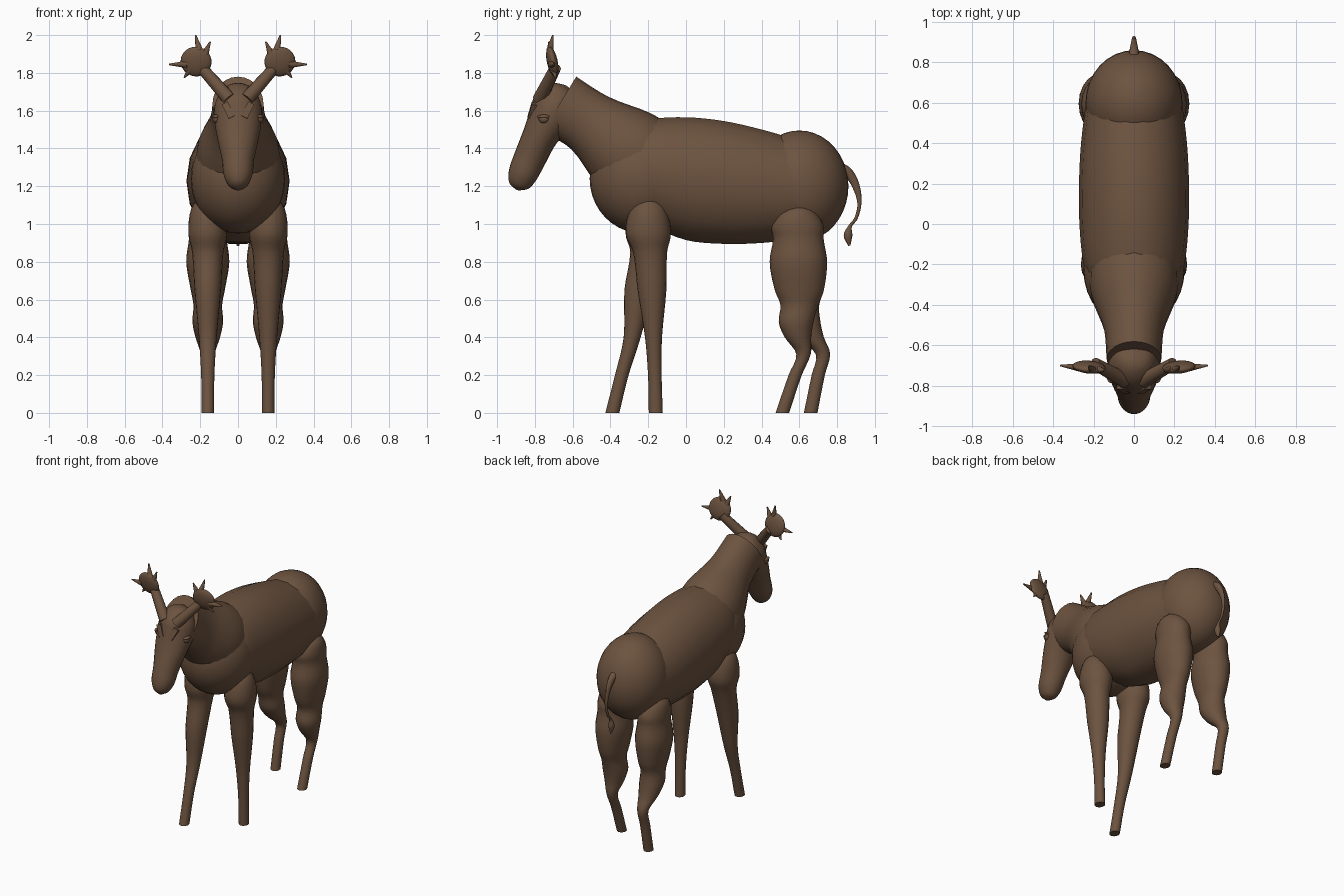
import bpy, bmesh
from math import cos, sin, pi, radians
from mathutils import Vector, Matrix, Euler

default_cube = bpy.data.objects.get("Cube")
if default_cube:
    bpy.data.objects.remove(default_cube, do_unlink=True)

BROWN = (.15, .086, .05, 1)
fur = bpy.data.materials.new("brown fur")
fur.use_nodes = True
fur.diffuse_color = BROWN
fur.node_tree.nodes["Principled BSDF"].inputs["Base Color"].default_value = BROWN


def finish(name, bm, angle=40):
    """Turn a bmesh into a named, smooth-shaded object."""
    bmesh.ops.recalc_face_normals(bm, faces=bm.faces)
    mesh = bpy.data.meshes.new(name)
    bm.to_mesh(mesh)
    bm.free()
    mesh.materials.append(fur)
    obj = bpy.data.objects.new(name, mesh)
    bpy.context.collection.objects.link(obj)
    bpy.ops.object.select_all(action='DESELECT')
    obj.select_set(True)
    bpy.context.view_layer.objects.active = obj
    bpy.ops.object.shade_smooth_by_angle(angle=radians(angle))
    return obj


def smooth_path(points, steps):
    """Hermite interpolation of positions and radii together."""
    pts = [Vector(p) for p in points]
    gaps = [(b - a).length for a, b in zip(pts, pts[1:])]
    last = len(pts) - 1
    slopes = []
    for i in range(last + 1):
        lo, hi = max(i - 1, 0), min(i + 1, last)
        slopes.append((pts[hi] - pts[lo]) / sum(gaps[lo:hi]))
    path = []
    for i in range(last):
        for k in range(steps):
            t = k / steps
            ease = t * t * (3 - 2 * t)
            path.append(pts[i] * (1 - ease) + pts[i + 1] * ease
                        + slopes[i] * gaps[i] * t * (1 - t) ** 2
                        - slopes[i + 1] * gaps[i] * t * t * (1 - t))
    return path + [pts[-1]]


def tube(name, points, axis=None, sides=24, steps=4):
    """Loft of ellipses; each point is x, y, z, half width, half depth."""
    bm = bmesh.new()
    path = smooth_path(points, steps)
    rings = []
    for i, p in enumerate(path):
        before, after = path[max(i - 1, 0)], path[min(i + 1, len(path) - 1)]
        along = Vector(axis) if axis else Vector((after - before)[:3]).normalized()
        across = Vector((1, 0, 0))
        across = (across - along * across.dot(along)).normalized()
        depth = along.cross(across)
        center = Vector(p[:3])
        rings.append([bm.verts.new(center + across * p[3] * cos(a) + depth * p[4] * sin(a))
                      for a in (2 * pi * s / sides for s in range(sides))])
    for low, high in zip(rings, rings[1:]):
        for s in range(sides):
            n = (s + 1) % sides
            bm.faces.new((low[s], low[n], high[n], high[s]))
    bm.faces.new(rings[0])
    bm.faces.new(rings[-1])
    return finish(name, bm)


def ellipsoid(name, center, radii, turn=(0, 0, 0)):
    bm = bmesh.new()
    place = Matrix.LocRotScale(Vector(center), Euler([radians(a) for a in turn]), Vector(radii))
    bmesh.ops.create_uvsphere(bm, u_segments=32, v_segments=20, radius=1, matrix=place)
    return finish(name, bm)


def spike(name, base, tip, wide, narrow):
    bm = bmesh.new()
    base, tip = Vector(base), Vector(tip)
    span = tip - base
    place = Matrix.LocRotScale((base + tip) / 2, span.to_track_quat('Z', 'Y'), None)
    bmesh.ops.create_cone(bm, cap_ends=True, segments=12, radius1=wide,
                          radius2=narrow, depth=span.length, matrix=place)
    return finish(name, bm)


# Body: long barrel between a rounded chest and rounded hips
tube("torso", [(0, -.28, 1.28, .22, .26), (0, -.2, 1.275, .25, .285), (0, 0, 1.24, .27, .33),
               (0, .2, 1.22, .272, .33), (0, .4, 1.2, .262, .305), (0, .62, 1.18, .235, .26)],
     axis=(0, 1, 0), sides=18)
ellipsoid("chest", (0, -.23, 1.24), (.25, .28, .29))
ellipsoid("hips", (0, .6, 1.2), (.24, .26, .295))

# Neck ends in a flat crest behind the skull
tube("neck", [(0, -.67, 1.635, .135, .17), (0, -.51, 1.535, .15, .17),
              (0, -.33, 1.4, .215, .235), (0, -.2, 1.3, .22, .25)])
tube("head", [(0, -.63, 1.73, .01, .01), (0, -.645, 1.705, .08, .08), (0, -.68, 1.64, .12, .122),
              (0, -.705, 1.585, .128, .125), (0, -.77, 1.47, .113, .095), (0, -.83, 1.34, .085, .085),
              (0, -.865, 1.26, .076, .077), (0, -.885, 1.205, .05, .055), (0, -.893, 1.18, .01, .01)])

# Tail with a small tuft
tube("tail", [(0, .81, 1.3, .03, .03), (0, .86, 1.27, .022, .026), (0, .9, 1.2, .014, .02),
              (0, .918, 1.11, .01, .011), (0, .9, 1.03, .008, .009), (0, .87, .99, .008, .009),
              (0, .858, .94, .02, .023), (0, .865, .885, .006, .006)], sides=12)

# Leg sections: height, half width, half depth, then y on the left and right leg
FRONT_LEG = [(1.16, .03, .03, -.2, -.2), (1.08, .088, .095, -.2, -.2), (.95, .103, .12, -.2, -.2),
             (.85, .083, .09, -.19, -.205), (.65, .07, .076, -.18, -.25),
             (.4, .047, .045, -.172, -.285), (.2, .035, .036, -.165, -.34), (0, .033, .037, -.16, -.39)]
HIND_LEG = [(1.11, .03, .03, .6, .6), (1.06, .085, .1, .59, .59), (.99, .1, .138, .59, .59),
            (.92, .1, .134, .595, .595), (.8, .114, .152, .595, .595), (.65, .09, .13, .6, .6),
            (.57, .076, .1, .6, .605), (.48, .081, .092, .583, .62), (.4, .065, .07, .593, .66),
            (.31, .037, .038, .622, .725), (.2, .033, .035, .578, .7), (0, .032, .036, .51, .66)]

for label, side in (("left", 1), ("right", -1)):
    column = 3 if side == 1 else 4
    for part, sections in (("front_leg", FRONT_LEG), ("hind_leg", HIND_LEG)):
        tube(f"{label}_{part}", [(side * .16, s[column], s[0], s[1], s[2]) for s in sections],
             axis=(0, 0, 1), sides=20)

    # Eye with a lid, and a slanted brow plate
    ellipsoid(f"{label}_eye", (side * .113, -.752, 1.555), (.022, .028, .022))
    ellipsoid(f"{label}_eyelid", (side * .115, -.752, 1.568), (.02, .034, .012))
    bm = bmesh.new()
    place = Matrix.LocRotScale(Vector((side * .05, -.81, 1.6)),
                               Euler((radians(-15), radians(side * 26), 0)),
                               Vector((.036, .035, .085)))
    bmesh.ops.create_cube(bm, size=1, matrix=place)
    finish(f"{label}_brow", bm)

    # Antler: beam, flattened palm and pointed tines
    spike(f"{label}_antler_beam", (side * .045, -.775, 1.66), (side * .195, -.69, 1.83), .038, .03)
    ellipsoid(f"{label}_antler_palm", (side * .222, -.708, 1.86), (.082, .028, .08), (12, 0, side * 5))
    tines = [((.205, -.72, 1.92), (.225, -.705, 2)), ((.175, -.72, 1.9), (.147, -.725, 1.965)),
             ((.27, -.71, 1.845), (.365, -.7, 1.845)), ((.25, -.7, 1.82), (.285, -.69, 1.775))]
    for number, (base, tip) in enumerate(tines, start=1):
        flip = Vector((side, 1, 1))
        spike(f"{label}_tine_{number}", Vector(base) * flip, Vector(tip) * flip, .02, .004)
